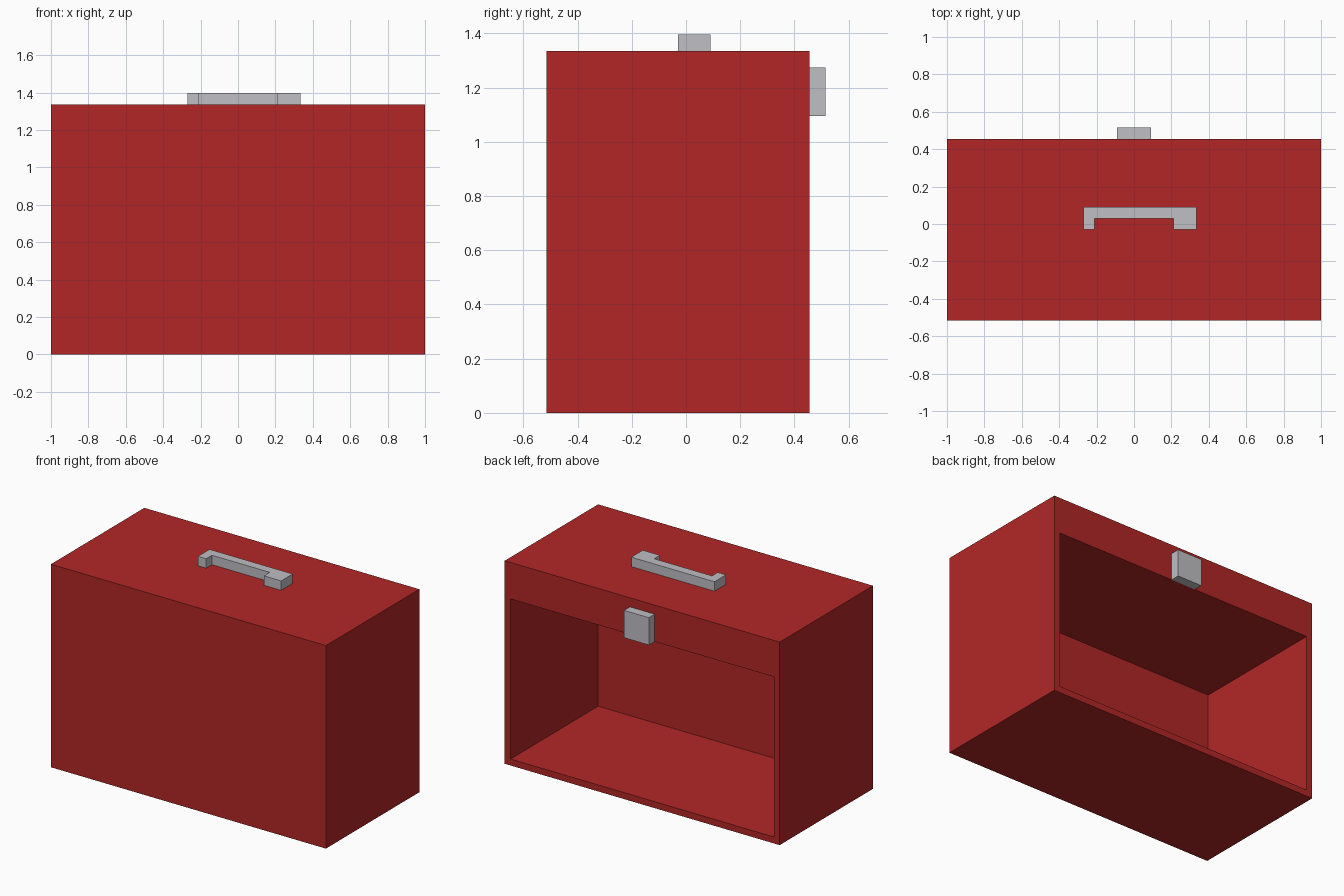
import bpy
import bmesh

cube = bpy.data.objects.get("Cube")
if cube:
    bpy.data.objects.remove(cube, do_unlink=True)


def make_material(name, rgb):
    mat = bpy.data.materials.new(name)
    mat.use_nodes = True
    mat.diffuse_color = (*rgb, 1)
    mat.node_tree.nodes["Principled BSDF"].inputs["Base Color"].default_value = (*rgb, 1)
    return mat


red = make_material("red paint", (0.448, 0.0194, 0.0194))
silver = make_material("silver metal", (0.523, 0.523, 0.554))


def finish(name, bm, mat):
    bmesh.ops.recalc_face_normals(bm, faces=bm.faces)
    mesh = bpy.data.meshes.new(name)
    bm.to_mesh(mesh)
    bm.free()
    mesh.materials.append(mat)
    obj = bpy.data.objects.new(name, mesh)
    bpy.context.collection.objects.link(obj)
    return obj


def prism(outline, z0, z1):
    """Extrude a flat xy outline from z0 up to z1."""
    bm = bmesh.new()
    base = bm.faces.new([bm.verts.new((x, y, z0)) for x, y in outline])
    result = bmesh.ops.extrude_face_region(bm, geom=[base], use_keep_orig=True)
    for v in result["geom"]:
        if isinstance(v, bmesh.types.BMVert):
            v.co.z = z1
    return bm


def rectangle(x, y0, y1):
    return [(-x, y0), (x, y0), (x, y1), (-x, y1)]


FRONT, BACK, TOP = -0.515, 0.455, 1.335
WALL, OPENING_TOP = 0.06, 1.095

# Box: solid block with its back face inset and pushed in to form the cavity
bm = prism(rectangle(1, FRONT, BACK), 0, TOP)
bmesh.ops.recalc_face_normals(bm, faces=bm.faces)
back = max(bm.faces, key=lambda f: f.calc_center_median().y)
bmesh.ops.inset_individual(bm, faces=[back], thickness=WALL)
for v in back.verts:
    if v.co.z > TOP / 2:
        v.co.z = OPENING_TOP
pocket = bmesh.ops.extrude_discrete_faces(bm, faces=[back])["faces"][0]
for v in pocket.verts:
    v.co.y = FRONT + WALL
finish("box_shell", bm, red)

# Carry handle lying on the lid, with one wide and one narrow foot
handle = [(-0.27, -0.03), (-0.21, -0.03), (-0.21, 0.03), (0.21, 0.03),
          (0.21, -0.03), (0.335, -0.03), (0.335, 0.09), (-0.27, 0.09)]
finish("carry_handle", prism(handle, TOP, 1.397), silver)

# Latch plate above the opening
finish("latch", prism(rectangle(0.09, BACK, 0.515), 1.095, 1.275), silver)
